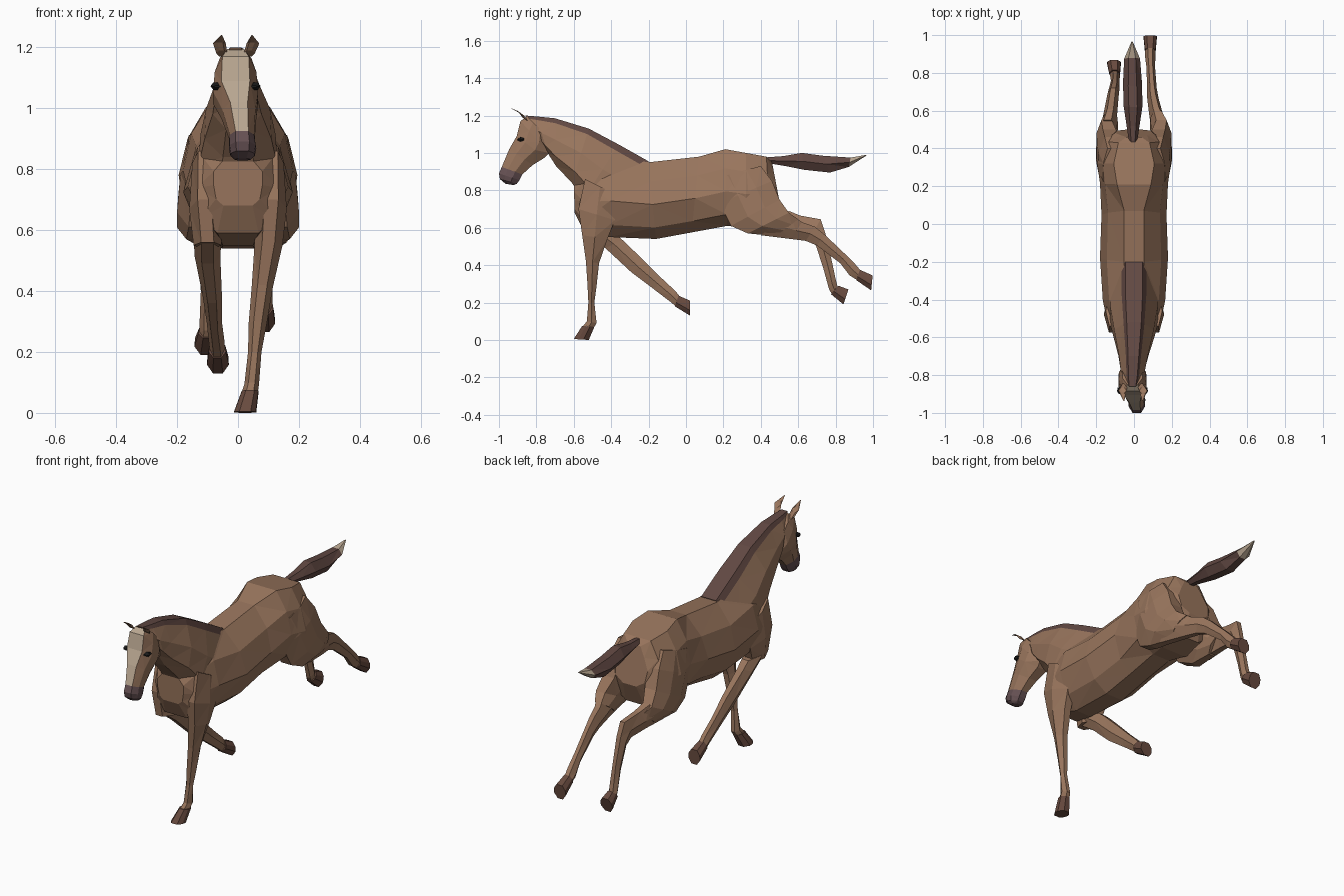
import bpy, bmesh


def mat(name, r, g, b):
    m = bpy.data.materials.new(name)
    m.diffuse_color = (r, g, b, 1)
    return m


COAT = mat("coat", .32, .18, .11)
HAIR = mat("dark_hair", .12, .065, .055)
HOOF = mat("hoof", .14, .07, .05)
SNOUT = mat("snout", .13, .08, .085)
BLAZE = mat("blaze", .48, .38, .28)
EYE = mat("eye", .01, .01, .01)

# cross-section profiles: (fraction from first edge to second edge, width factor)
LEG = [(0, .45), (.5, 1), (1, .45)]
ROUND = [(0, .5), (.3, .95), (.65, 1), (1, .45)]


def loft(name, secs, prof, mats, strip=None, strip_rows=0):
    """Each section: edge A (y, z), edge B (y, z), half width, centre x,
    then optional own width factors. The strip material paints the A side."""
    bm = bmesh.new()
    rings = []
    for ay, az, by, bz, w, x, *own in secs:
        pts = []
        for side in (1, -1):
            row = []
            for i, (t, f) in enumerate(prof):
                f = own[i] if own else f
                row.append((x + side * w * f, ay + (by - ay) * t, az + (bz - az) * t))
            pts += row if side == 1 else row[::-1]
        rings.append([bm.verts.new(p) for p in pts])
    n = len(rings[0])
    for a, b in zip(rings, rings[1:]):
        for i in range(n):
            j = (i + 1) % n
            f = bm.faces.new((a[i], a[j], b[j], b[i]))
            if strip and (i == n - 1 or i < strip_rows or i >= n - 1 - strip_rows):
                f.material_index = 1
    bm.faces.new(rings[0])
    bm.faces.new(rings[-1])
    bmesh.ops.recalc_face_normals(bm, faces=bm.faces)
    bmesh.ops.triangulate(bm, faces=bm.faces)
    me = bpy.data.meshes.new(name)
    bm.to_mesh(me)
    bm.free()
    me.materials.append(mats)
    if strip:
        me.materials.append(strip)
    ob = bpy.data.objects.new(name, me)
    bpy.context.collection.objects.link(ob)
    return ob


# trunk from chest to rump
BODY = [(0, .3), (.25, .8), (.55, 1), (.85, .72), (1, .3)]
loft("body", [
    (-.60, .83, -.595, .68, .08, 0, .6, 1, 1, .9, .6),
    (-.54, .92, -.55, .59, .135, 0, .4, .85, 1, .9, .5),
    (-.40, .98, -.41, .55, .165, 0),
    (-.20, .95, -.16, .54, .18, 0),
    (.07, .98, .03, .575, .172, 0),
    (.21, 1.02, .22, .61, .18, 0, .5, .85, 1, .85, .3),
    (.32, 1.0, .32, .60, .195, 0, .55, .85, 1, .9, .4),
    (.43, .98, .45, .62, .165, 0, .5, .8, 1, .85, .35),
    (.46, .95, .50, .74, .10, 0, .4, .7, 1, .9, .4),
], BODY, COAT)

# neck, with the mane painted along the crest
NECK = [(0, .35), (.1, .5), (.45, .95), (.8, 1), (1, .45)]
loft("neck_and_mane", [
    (-.20, .955, -.40, .66, .13, 0),
    (-.36, 1.045, -.55, .75, .13, 0),
    (-.52, 1.13, -.61, .84, .11, 0),
    (-.70, 1.185, -.695, .93, .08, -.003),
    (-.80, 1.195, -.74, 1.0, .068, -.006),
    (-.86, 1.20, -.77, 1.05, .05, -.008),
], NECK, COAT, HAIR, 1)

# head with pale face stripe, then the snout
loft("head", [
    (-.85, 1.195, -.74, 1.09, .055, -.008),
    (-.885, 1.17, -.73, 1.0, .072, -.008, .6, .95, 1, .5),
    (-.905, 1.09, -.755, .975, .078, -.008, .6, .95, .95, .4),
    (-.945, 1.02, -.82, .935, .057, .003),
    (-.985, .925, -.875, .885, .042, .013),
], ROUND, COAT, BLAZE)
loft("snout", [
    (-.985, .925, -.875, .885, .042, .013),
    (-1.0, .89, -.89, .855, .045, .015),
    (-.995, .86, -.905, .835, .04, .015),
    (-.965, .835, -.92, .828, .025, .015),
], ROUND, SNOUT)

for s, side in ((1, "right"), (-1, "left")):
    # ear
    loft(side + "_ear", [
        (-.875, 1.19, -.845, 1.17, .018, s * .045 - .008),
        (-.90, 1.225, -.865, 1.20, .021, s * .055 - .006),
        (-.938, 1.24, -.932, 1.236, .003, s * .05 - .004),
    ], LEG, COAT)
    # eye
    loft(side + "_eye", [
        (-.90, 1.075, -.90, 1.068, .012, s * .06 - .008),
        (-.885, 1.085, -.885, 1.06, .016, s * .066 - .008),
        (-.865, 1.078, -.865, 1.068, .008, s * .07 - .008),
    ], LEG, EYE)
    # shared thigh and shoulder muscles
    loft(side + "_thigh", [
        (.40, .93, .14, .86, .05, s * .115),
        (.46, .85, .18, .73, .07, s * .12),
        (.50, .75, .24, .61, .07, s * .13),
        (.55, .68, .33, .57, .055, s * .145),
        (.60, .645, .48, .555, .04, s * .125),
    ], ROUND, COAT)
    loft(side + "_shoulder", [
        (-.54, .86, -.38, .78, .035, s * .115),
        (-.575, .70, -.38, .64, .05, s * .11),
        (-.555, .56, -.42, .54, .046, s * .10),
    ], LEG, COAT)

# planted right front leg
loft("right_front_leg", [
    (-.555, .56, -.42, .54, .046, .10),
    (-.535, .42, -.465, .41, .035, .08),
    (-.527, .30, -.478, .29, .03, .065),
    (-.522, .20, -.49, .20, .022, .055),
    (-.53, .10, -.478, .09, .024, .045),
    (-.55, .075, -.49, .07, .026, .04),
], LEG, COAT)
loft("right_front_hoof", [
    (-.555, .075, -.49, .07, .028, .04),
    (-.60, .005, -.52, 0, .037, .023),
], ROUND, HOOF)

# left front leg swept back
loft("left_front_leg", [
    (-.38, .57, -.555, .58, .046, -.10),
    (-.34, .535, -.43, .49, .042, -.10),
    (-.22, .42, -.29, .36, .032, -.085),
    (-.13, .33, -.17, .27, .025, -.078),
    (-.055, .26, -.085, .205, .026, -.07),
    (-.035, .235, -.055, .18, .025, -.068),
], LEG, COAT)
loft("left_front_hoof", [
    (-.04, .237, -.06, .18, .028, -.068),
    (.022, .21, .022, .13, .036, -.066),
], ROUND, HOOF)

# right hind leg stretched back
loft("right_hind_leg", [
    (.55, .675, .40, .56, .045, .14),
    (.62, .63, .56, .54, .036, .115),
    (.69, .605, .64, .53, .03, .10),
    (.74, .565, .70, .505, .025, .095),
    (.85, .46, .825, .41, .023, .088),
    (.905, .405, .875, .345, .028, .086),
    (.935, .37, .915, .32, .026, .086),
], LEG, COAT)
loft("right_hind_hoof", [
    (.93, .375, .91, .32, .029, .086),
    (.998, .345, .99, .265, .036, .086),
], ROUND, HOOF)

# left hind leg bent at the hock
loft("left_hind_leg", [
    (.55, .69, .42, .565, .045, -.14),
    (.61, .665, .56, .555, .036, -.125),
    (.72, .645, .66, .54, .03, -.11),
    (.745, .57, .695, .505, .028, -.104),
    (.78, .42, .735, .38, .022, -.10),
    (.80, .325, .765, .27, .026, -.10),
    (.81, .285, .78, .245, .025, -.102),
], LEG, COAT)
loft("left_hind_hoof", [
    (.815, .29, .775, .245, .028, -.102),
    (.868, .27, .842, .19, .037, -.106),
], ROUND, HOOF)

# tail and pale tip
loft("tail", [
    (.41, .975, .44, .945, .02, -.005),
    (.52, .983, .53, .93, .035, -.005),
    (.62, 1.0, .63, .91, .05, -.005),
    (.73, .985, .77, .895, .05, -.008),
    (.88, .975, .87, .925, .042, -.01),
], LEG, HAIR)
loft("tail_tip", [
    (.88, .975, .87, .925, .042, -.01),
    (.965, .99, .963, .985, .004, -.01),
], LEG, BLAZE)
